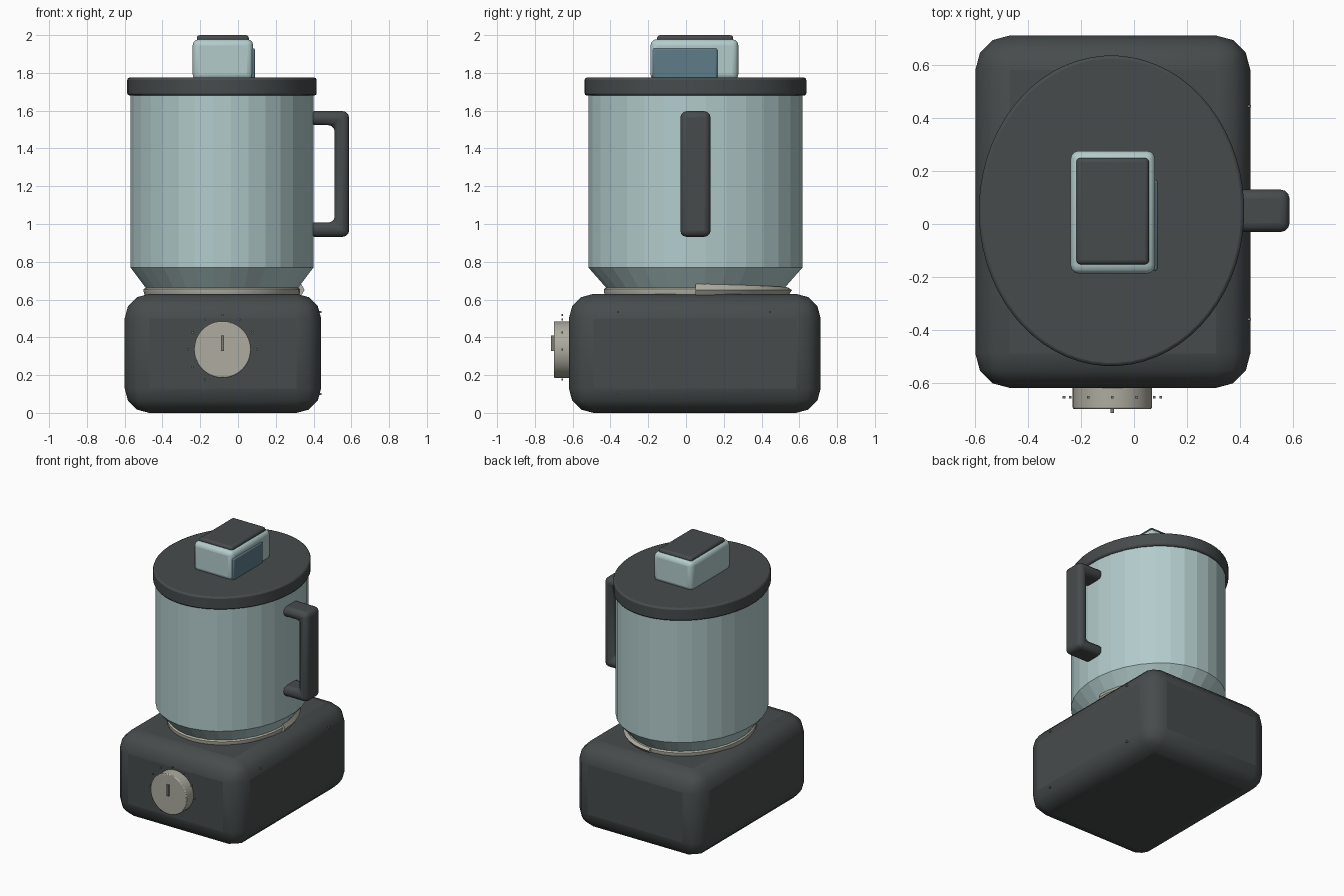
import bpy
import bmesh
import math
from mathutils import Matrix, Vector

old = bpy.data.objects.get("Cube")
if old:
    bpy.data.objects.remove(old, do_unlink=True)


def material(name, rgb):
    m = bpy.data.materials.new(name)
    m.use_nodes = True
    m.diffuse_color = (*rgb, 1)
    m.node_tree.nodes["Principled BSDF"].inputs["Base Color"].default_value = (*rgb, 1)
    return m


charcoal = material("charcoal", (0.062, 0.071, 0.072))
aqua = material("pale_aqua", (0.45, 0.6, 0.6))
slate = material("slate_blue", (0.11, 0.2, 0.25))
cream = material("warm_grey", (0.42, 0.41, 0.35))
grey = material("mark_grey", (0.2, 0.2, 0.18))


def finish(name, bm, mat, bevel=0, segments=3, smooth=None):
    bmesh.ops.recalc_face_normals(bm, faces=bm.faces)
    mesh = bpy.data.meshes.new(name)
    bm.to_mesh(mesh)
    bm.free()
    mesh.materials.append(mat)
    obj = bpy.data.objects.new(name, mesh)
    bpy.context.collection.objects.link(obj)
    if bevel:
        mod = obj.modifiers.new("Bevel", "BEVEL")
        mod.width, mod.segments = bevel, segments
        mod.limit_method = "ANGLE"
    if smooth:
        for o in bpy.context.selected_objects:
            o.select_set(False)
        bpy.context.view_layer.objects.active = obj
        obj.select_set(True)
        bpy.ops.object.shade_smooth_by_angle(angle=math.radians(smooth))
    return obj


def box(name, lo, hi, mat, bevel=0, segments=3, smooth=None):
    lo, hi = Vector(lo), Vector(hi)
    bm = bmesh.new()
    bmesh.ops.create_cube(bm, size=1, matrix=Matrix.Translation((lo + hi) / 2)
                          @ Matrix.Diagonal((*(hi - lo), 1)))
    return finish(name, bm, mat, bevel, segments, smooth)


CX, CY = -0.085, 0.05
OVAL = 0.57 / 0.487  # depth of the jug relative to its width


def oval_stack(name, profile, sides, mat, bevel=0, smooth=None):
    """Closed oval solid through (x radius, z) levels."""
    bm = bmesh.new()
    rings = []
    for r, z in profile:
        angles = [2 * math.pi * (i + 0.5) / sides for i in range(sides)]
        rings.append([bm.verts.new((CX + r * math.cos(a), CY + r * OVAL * math.sin(a), z))
                      for a in angles])
    for low, high in zip(rings, rings[1:]):
        for i in range(sides):
            j = (i + 1) % sides
            bm.faces.new((low[i], low[j], high[j], high[i]))
    bm.faces.new(rings[0][::-1])
    bm.faces.new(rings[-1])
    return finish(name, bm, mat, bevel, 2, smooth)


# Motor base
box("motor_base", (-0.6, -0.62, 0), (0.44, 0.713, 0.63), charcoal, 0.13, 3, 60)

# Jug, seat ring and lid
oval_stack("seat_ring", [(0.41, 0.62), (0.415, 0.64), (0.415, 0.655), (0.40, 0.668)], 48, cream, 0, 40)
oval_stack("jug", [(0.40, 0.655), (0.487, 0.77), (0.487, 1.69)], 32, aqua)
oval_stack("lid", [(0.502, 1.68), (0.502, 1.775)], 64, charcoal, 0.012, 40)

# Locking tab: a curved block over the rear right quarter of the ring
bm = bmesh.new()
STEPS = 10
sections = []
for i in range(STEPS + 1):
    a = math.pi / 2 * i / STEPS
    top = 0.683 - 0.02 * i / STEPS
    sections.append([bm.verts.new((CX + r * math.cos(a), CY + r * OVAL * math.sin(a), z))
                     for r, z in ((0.37, 0.622), (0.42, 0.622), (0.437, 0.65),
                                  (0.42, top), (0.37, top))])
for s, t in zip(sections, sections[1:]):
    for k in range(5):
        n = (k + 1) % 5
        bm.faces.new((s[k], s[n], t[n], t[k]))
bm.faces.new(sections[0])
bm.faces.new(sections[-1])
finish("locking_tab", bm, cream, 0, 1, 35)

# Filler cap with top pad and side panel
box("filler_cap", (-0.24, -0.188, 1.76), (0.08, 0.277, 1.978), aqua, 0.032, 3, 50)
box("cap_pad", (-0.218, -0.153, 1.96), (0.057, 0.25, 2.0), charcoal, 0.016, 3, 50)
box("cap_panel", (0.07, -0.177, 1.77), (0.09, 0.166, 1.93), slate, 0.009, 2, 50)

# Handle: bracket outline drawn in x and z, extruded across its width
outline = [(0.37, 1.597), (0.588, 1.597), (0.588, 0.932), (0.37, 0.932),
           (0.37, 1.008), (0.512, 1.008), (0.512, 1.523), (0.37, 1.523)]
bm = bmesh.new()
face = bm.faces.new([bm.verts.new((x, -0.03, z)) for x, z in outline])
extruded = bmesh.ops.extrude_face_region(bm, geom=[face])
bmesh.ops.translate(bm, vec=(0, 0.16, 0),
                    verts=[g for g in extruded["geom"] if isinstance(g, bmesh.types.BMVert)])
finish("handle", bm, charcoal, 0.033, 3, 60)

# Control knob with pointer and dial marks
KX, KZ = -0.082, 0.335
bm = bmesh.new()
bmesh.ops.create_cone(bm, cap_ends=True, segments=48, radius1=0.15, radius2=0.15, depth=0.1,
                      matrix=Matrix.Translation((KX, -0.65, KZ)) @ Matrix.Rotation(math.pi / 2, 4, "X"))
finish("control_knob", bm, cream, 0.006, 2, 40)
box("knob_pointer", (KX - 0.007, -0.714, KZ - 0.008), (KX + 0.007, -0.69, KZ + 0.075), grey)

for i in range(9):
    a = math.radians(30 * i)
    x, z = KX + 0.183 * math.cos(a), KZ + 0.183 * math.sin(a)
    box(f"dial_mark_{i + 1}", (x - 0.005, -0.66, z - 0.005), (x + 0.005, -0.65, z + 0.005), grey)

# Small studs on the side of the base
for i, y in enumerate((-0.36, 0.445)):
    for j, z in enumerate((0.1, 0.535)):
        box(f"side_stud_{i * 2 + j + 1}", (0.425, y - 0.005, z - 0.005),
            (0.443, y + 0.005, z + 0.005), grey)
